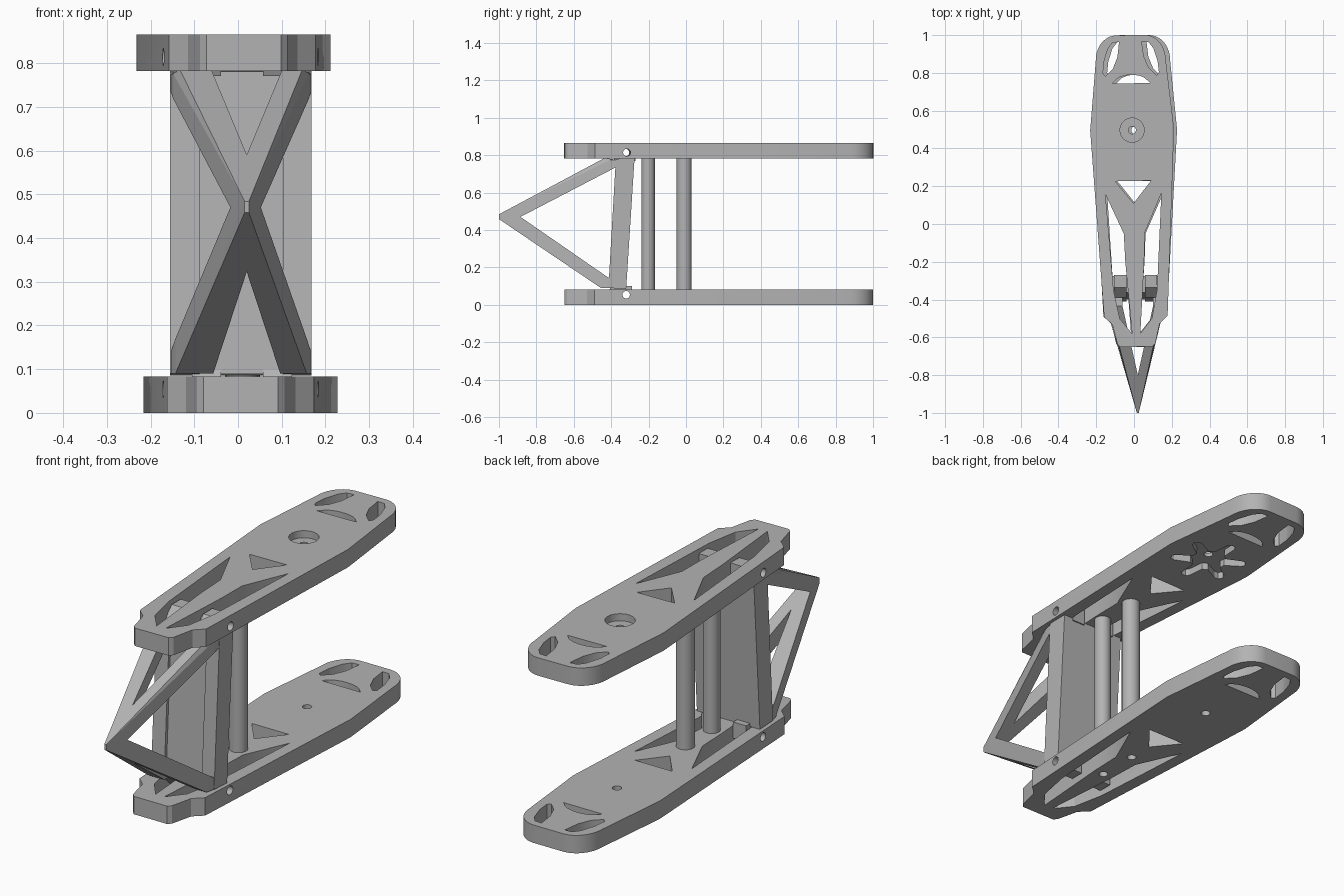
import bpy, bmesh, math
from mathutils import Vector

cube = bpy.data.objects.get("Cube")
if cube:
    bpy.data.objects.remove(cube)

# One neutral grey for every part
grey = bpy.data.materials.new("neutral grey")
grey.use_nodes = True
colour = (0.45, 0.45, 0.45, 1)
grey.diffuse_color = colour
grey.node_tree.nodes["Principled BSDF"].inputs["Base Color"].default_value = colour


def make(name, bm):
    bmesh.ops.recalc_face_normals(bm, faces=bm.faces)
    mesh = bpy.data.meshes.new(name)
    bm.to_mesh(mesh)
    bm.free()
    mesh.materials.append(grey)
    obj = bpy.data.objects.new(name, mesh)
    bpy.context.collection.objects.link(obj)
    return obj


def prism(name, points, lo, hi, axis="z"):
    """Extrude a 2D outline along z (points are x, y) or along x (points are y, z)."""
    bm = bmesh.new()
    at = (lambda a, b, d: (a, b, d)) if axis == "z" else (lambda a, b, d: (d, a, b))
    face = bm.faces.new([bm.verts.new(at(a, b, lo)) for a, b in points])
    top = bmesh.ops.extrude_face_region(bm, geom=[face])["geom"]
    bmesh.ops.translate(bm, verts=[v for v in top if isinstance(v, bmesh.types.BMVert)],
                        vec=at(0, 0, hi - lo))
    return make(name, bm)


def arc(cx, cy, rx, ry, start, end, steps):
    angles = [math.radians(start + (end - start) * i / steps) for i in range(steps + 1)]
    return [(cx + rx * math.cos(a), cy + ry * math.sin(a)) for a in angles]


def circle(cx, cy, r, steps=32):
    return arc(cx, cy, r, r, 0, 360, steps)[:-1]


def mirrored(points):
    return [(-x, y) for x, y in reversed(points)]


def cut(obj, points, lo, hi, axis="z"):
    cutter = prism("cutter", points, lo, hi, axis)
    cutter.hide_render = True
    mod = obj.modifiers.new("cut", "BOOLEAN")
    mod.operation, mod.solver, mod.object = "DIFFERENCE", "EXACT", cutter
    bpy.context.view_layer.update()
    graph = bpy.context.evaluated_depsgraph_get()
    mesh = bpy.data.meshes.new_from_object(obj.evaluated_get(graph))
    obj.modifiers.clear()
    obj.data = mesh
    bpy.data.objects.remove(cutter)


def smooth(obj):
    bpy.ops.object.select_all(action="DESELECT")
    obj.select_set(True)
    bpy.context.view_layer.objects.active = obj
    bpy.ops.object.shade_smooth_by_angle(angle=math.radians(25))


# Finger plates: half outline from the nose to the rounded back
half = [(0.085, -0.65), (0.1, -0.635), (0.125, -0.53), (0.168, -0.49), (0.222, 0.5)]
half += arc(0.075, 0.87, 0.11, 0.13, 0, 90, 10)
outline = half + mirrored(half)

corner_window = [(0.06, 0.965), (0.07, 0.885), (0.095, 0.825), (0.135, 0.785),
                 (0.148, 0.80), (0.142, 0.86), (0.12, 0.93), (0.095, 0.962)]
slit = [(0.148, 0.16), (0.055, -0.05), (0.05, -0.2), (0.022, -0.58), (0.085, -0.5), (0.115, -0.35)]
lens = [(0.1, 0.745)] + arc(0, 0.745, 0.09, 0.045, 20, 160, 10) + [(-0.1, 0.745)]
triangle = [(0.095, 0.228), (-0.095, 0.228), (0, 0.11)]
hub_y = 0.497
thick = 0.083


def plate(name, pin_z):
    obj = prism(name, outline, 0, thick)
    holes = [lens, triangle, circle(0, hub_y, 0.02)]
    for shape in (corner_window, slit):
        holes += [shape, mirrored(shape)]
    for hole in holes:
        cut(obj, hole, -0.1, 0.2)
    cut(obj, circle(-0.32, pin_z, 0.02, 20), -0.5, 0.5, "x")
    return obj


upper = plate("upper_finger_plate", 0.032)
# Screw recess above, six-armed horn pocket below
cut(upper, circle(0, hub_y, 0.064), 0.05, 0.2)
star = []
for i in range(6):
    a = math.radians(60 * i + 30)
    out, side = Vector((math.cos(a), math.sin(a))), Vector((-math.sin(a), math.cos(a)))
    for r, w in ((0.075, -0.028), (0.15, -0.022), (0.166, -0.012), (0.166, 0.012),
                 (0.15, 0.022), (0.075, 0.028)):
        p = out * r + side * w
        star.append((p.x, p.y + hub_y))
cut(upper, star, -0.1, 0.032)
upper.location.z = 0.865 - thick
upper.rotation_euler.z = 0.02

lower = plate("lower_finger_plate", 0.054)
rods = {"front_rod": (-0.203, 0.036), "rear_rod": (-0.01, 0.04)}
for y, r in rods.values():
    cut(lower, circle(0, y, 0.02, 20), -0.1, 0.05)
lower.location.x = 0.006

# Spacer rods between the plates
for name, (y, r) in rods.items():
    smooth(prism(name, circle(0.01, y, r), thick - 0.005, 0.79))

# Leaning back panel with a shallow channel on its front
panel = prism("back_panel", [(-0.415, 0.09), (-0.32, 0.085), (-0.275, 0.785), (-0.375, 0.78)],
              -0.155, 0.168, "x")
cut(panel, [(-0.5, 0), (-0.405, 0), (-0.355, 0.9), (-0.5, 0.9)], -0.088, 0.103, "x")

# Pyramid brace: a hull with windows leaving four struts
bm = bmesh.new()
mid = 0.007
for s in (-1, 1):
    for x, y, z in ((0.161, -0.37, 0.775), (0.155, -0.405, 0.775), (0.14, -0.435, 0.785),
                    (0.161, -0.405, 0.09), (0.15, -0.455, 0.09)):
        bm.verts.new((mid + s * x, y, z))
    for z in (0.458, 0.484):
        bm.verts.new((0.02 + s * 0.005, -1, z))
bmesh.ops.convex_hull(bm, input=bm.verts)
brace = make("pyramid_brace", bm)
cut(brace, [(-0.885, 0.47), (-0.375, 0.735), (-0.2, 0.735), (-0.2, 0.145), (-0.415, 0.145)],
    -0.5, 0.5, "x")
cut(brace, [(0.02, -0.8), (0.1, -0.44), (0.1, -0.2), (-0.06, -0.2), (-0.06, -0.44)], -0.2, 1)

# Hinge lugs reaching into the plate slits, pierced for the pins
lug_profile = [(-0.27, 0.77), (-0.27, 0.845), (-0.335, 0.845), (-0.39, 0.79), (-0.38, 0.77)]
for level, flip in (("upper", False), ("lower", True)):
    points = [(y - 0.02, 0.87 - z) if flip else (y, z) for y, z in lug_profile]
    for side, x in (("right", -0.072), ("left", 0.09)):
        lug = prism(f"{level}_{side}_lug", points, x - 0.033, x + 0.033, "x")
        cut(lug, circle(-0.32, 0.054 if flip else 0.814, 0.02, 20), -0.5, 0.5, "x")

for obj in (upper, lower):
    smooth(obj)
